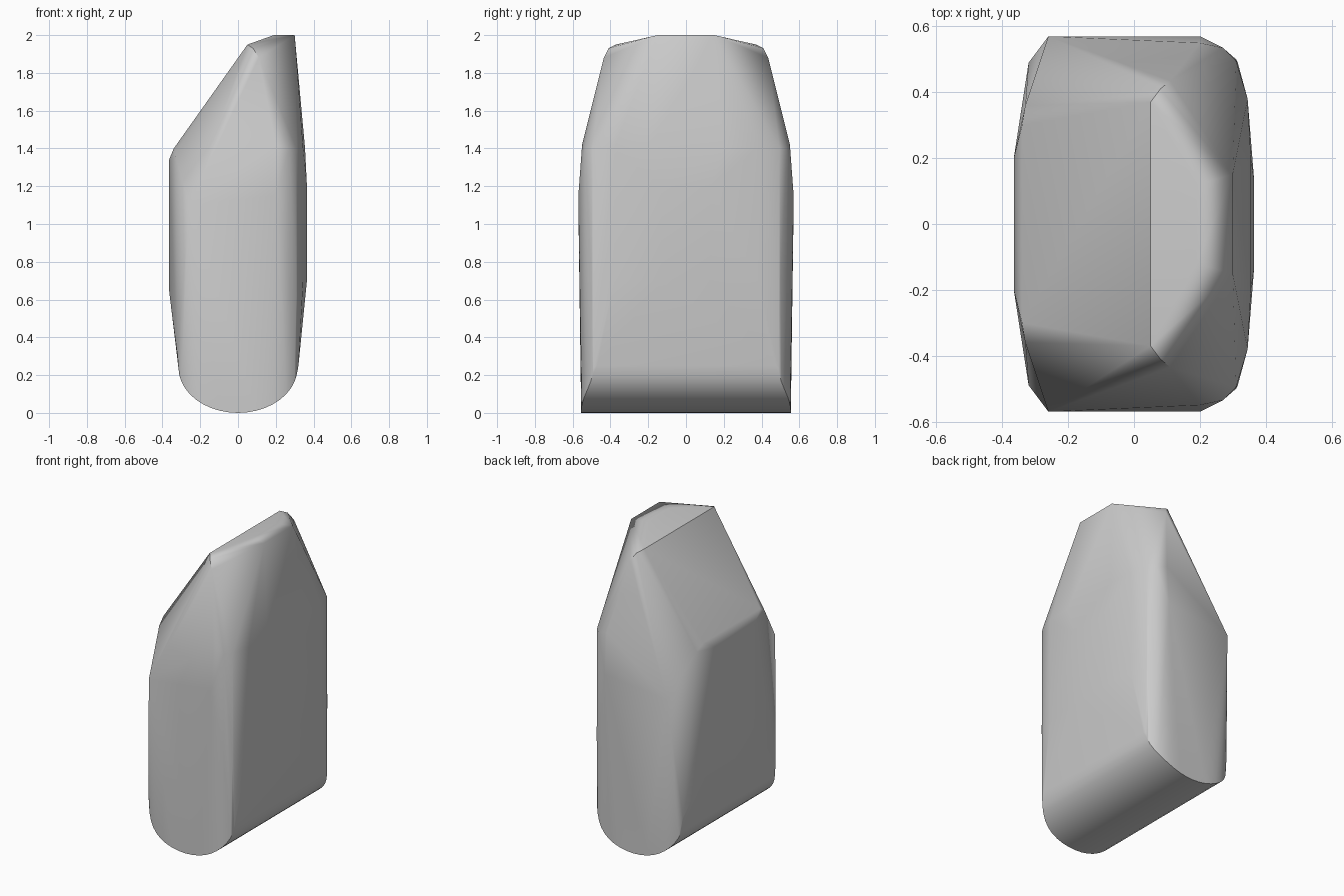
import bpy, bmesh, math

cube = bpy.data.objects.get("Cube")
if cube:
    bpy.data.objects.remove(cube, do_unlink=True)

grey = bpy.data.materials.new("plain_grey")
grey.use_nodes = True
colour = (0.6, 0.6, 0.6, 1)
grey.diffuse_color = colour
grey.node_tree.nodes["Principled BSDF"].inputs["Base Color"].default_value = colour

# Half outline of the body: corners are mirrored front to back
crown = [(0.05, 0.37, 1.95), (0.08, 0.41, 1.93), (0.11, 0.435, 1.88),
         (0.19, 0.12, 2.0), (0.3, 0.15, 2.0)]
shoulder = [(-0.34, 0.3, 1.4), (-0.365, 0.2, 1.34), (-0.33, 0.36, 1.36),
            (-0.26, 0.57, 1.1), (0.2, 0.57, 1.15), (0.2, 0.55, 1.42),
            (0.27, 0.535, 1.4), (0.31, 0.495, 1.4), (0.345, 0.38, 1.4),
            (0.355, 0.2, 1.4), (0.365, 0.13, 1.2)]
waist = [(-0.365, 0.2, 0.65), (0.365, 0.13, 0.7), (0.345, 0.38, 0.7),
         (0.31, 0.5, 0.7), (0.27, 0.535, 0.7)]
foot = [(-0.32, 0.49, 0.3), (0.32, 0.47, 0.25)]

# Rounded underside, narrowing towards its two long edges
steps = 20
for i in range(steps + 1):
    a = math.pi * i / steps
    x = -0.315 * math.cos(a)
    z = 0.24 * (1 - math.sin(a))
    foot.append((x, 0.555 - 0.065 * abs(math.cos(a)) ** 5, z))

bm = bmesh.new()
for x, y, z in crown + shoulder + waist + foot:
    for side in (-1, 1):
        bm.verts.new((x, y * side, z))
hull = bmesh.ops.convex_hull(bm, input=bm.verts)
loose = [v for v in bm.verts if not v.link_faces]
bmesh.ops.delete(bm, geom=loose, context='VERTS')
bmesh.ops.dissolve_limit(bm, angle_limit=math.radians(1.5),
                         verts=bm.verts, edges=bm.edges)
bmesh.ops.recalc_face_normals(bm, faces=bm.faces)
mesh = bpy.data.meshes.new("body")
bm.to_mesh(mesh)
bm.free()
mesh.materials.append(grey)
body = bpy.data.objects.new("body", mesh)
bpy.context.collection.objects.link(body)

# Soft edges with flat broad faces
bpy.context.view_layer.objects.active = body
body.select_set(True)
bpy.ops.object.shade_smooth_by_angle(angle=math.radians(35))
weighted = body.modifiers.new("soft_shading", 'WEIGHTED_NORMAL')
weighted.keep_sharp = True
